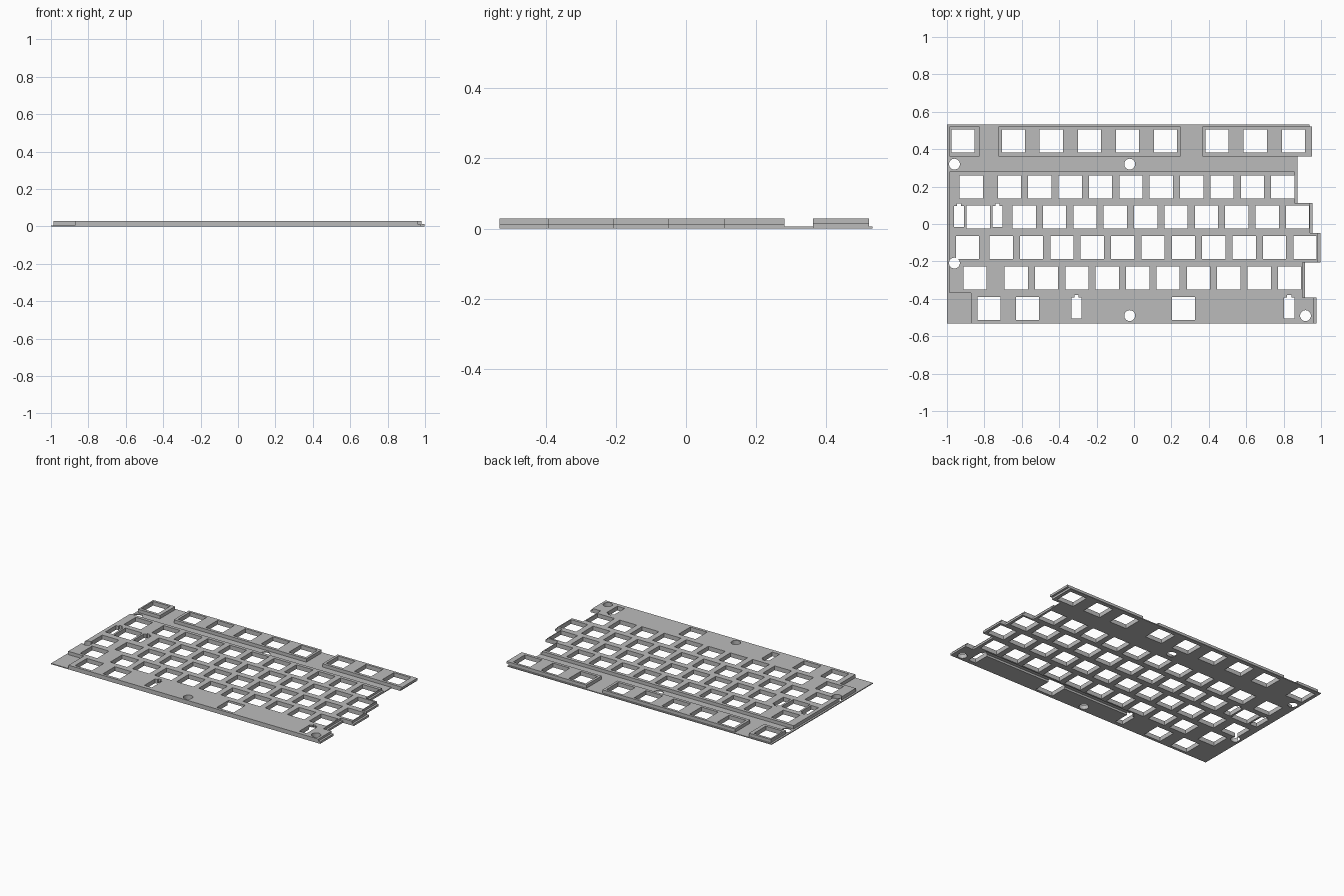
import bpy, bmesh, math

if "Cube" in bpy.data.objects:
    bpy.data.objects.remove(bpy.data.objects["Cube"], do_unlink=True)

# One grey plastic
grey = bpy.data.materials.new("plate_grey")
grey.use_nodes = True
colour = (0.5, 0.5, 0.5, 1)
grey.diffuse_color = colour
grey.node_tree.nodes["Principled BSDF"].inputs["Base Color"].default_value = colour

Z_BASE, Z_LIP, Z_TOP = 0.006, 0.0135, 0.028
PITCH, HOLE = 0.1624, 0.124
FRONT, BACK = -0.531, 0.531


def prism(bm, outline, z0, z1):
    """Closed solid with a flat outline."""
    low = [bm.verts.new((x, y, z0)) for x, y in outline]
    high = [bm.verts.new((x, y, z1)) for x, y in outline]
    bm.faces.new(low[::-1])
    bm.faces.new(high)
    n = len(outline)
    for i in range(n):
        j = (i + 1) % n
        bm.faces.new((low[i], low[j], high[j], high[i]))


def rect(x0, x1, y0, y1):
    return [(x0, y0), (x1, y0), (x1, y1), (x0, y1)]


def make(name, bm):
    bmesh.ops.recalc_face_normals(bm, faces=bm.faces[:])
    mesh = bpy.data.meshes.new(name)
    bm.to_mesh(mesh)
    bm.free()
    ob = bpy.data.objects.new(name, mesh)
    mesh.materials.append(grey)
    bpy.context.scene.collection.objects.link(ob)
    return ob


# Staggered right edge: (right x, lower y, upper y) of each row
steps = [(0.975, FRONT, -0.392), (0.915, -0.392, -0.207), (0.996, -0.207, -0.049),
         (0.955, -0.049, 0.111), (0.873, 0.111, 0.281)]


def right_edge(inset, top):
    pts = []
    for x, y0, y1 in steps:
        # the ledge follows the sides of the rows only
        pts += [(x - inset, y0), (x - inset, y1)]
    pts[-1] = (pts[-1][0], top)
    return pts


main_left = [(-0.987, 0.281), (-0.987, -0.37), (-0.872, -0.37), (-0.872, FRONT)]

# Cutters: key openings, stabiliser slots, screw holes and the wire groove
cutters = []


def cutter(outline, z0=-0.1, z1=0.1):
    bm = bmesh.new()
    prism(bm, outline, z0, z1)
    ob = make("cutter", bm)
    ob.hide_render = True
    cutters.append(ob)


def key_hole(x, y):
    h = HOLE / 2
    cutter(rect(x - h, x + h, y - h, y + h))


for x in (-0.915, -0.645, -0.442, -0.238, -0.035, 0.169, 0.444, 0.648, 0.853):
    key_hole(x, 0.443)
# row y, wide first key x, first regular key x, count of regular keys
for y, wide, start, count in [(0.197, -0.87, -0.666, 10), (0.037, -0.833, -0.587, 10),
                              (-0.126, -0.89, -0.71, 11), (-0.289, -0.85, -0.63, 10)]:
    key_hole(wide, y)
    for k in range(count):
        key_hole(start + PITCH * k, y)
for x in (-0.775, -0.57, 0.265):
    key_hole(x, -0.451)

for x, y in [(-0.935, 0.04), (-0.73, 0.04), (-0.307, -0.448), (0.83, -0.448)]:
    w, h, t = 0.027, 0.056, 0.011
    cutter([(x - w, y - h), (x + w, y - h), (x + w, y + h), (x + t, y + h),
            (x + t, y + h + 0.013), (x - t, y + h + 0.013), (x - t, y + h), (x - w, y + h)])

for x, y in [(-0.96, 0.32), (-0.023, 0.32), (-0.96, -0.209), (-0.023, -0.49), (0.917, -0.49)]:
    cutter([(x + 0.029 * math.cos(i * math.tau / 32), y + 0.029 * math.sin(i * math.tau / 32))
            for i in range(32)])

cutter(rect(-0.31, 0.84, -0.40, -0.362), -0.1, Z_LIP)


# Plates
def plate(name, outline, z0, z1):
    bm = bmesh.new()
    prism(bm, outline, z0, z1)
    return make(name, bm)


base_outline = ([(-1, FRONT)] + right_edge(0, 0.362) +
                [(0.938, 0.362), (0.938, BACK), (-1, BACK)])
plates = [
    plate("base_sheet", base_outline, 0, Z_BASE),
    plate("main_ledge", right_edge(0, 0.281) + main_left, Z_BASE, Z_LIP),
    plate("main_raised_plate", right_edge(0.014, 0.281) + main_left, Z_LIP, Z_TOP),
    plate("corner_key_block", rect(-0.987, -0.827, 0.362, 0.521), Z_BASE, Z_TOP),
    plate("middle_key_block", rect(-0.725, 0.248, 0.362, 0.521), Z_BASE, Z_TOP),
    plate("right_key_block_lower", rect(0.366, 0.938, 0.362, 0.521), Z_BASE, Z_LIP),
    plate("right_key_block_upper", rect(0.366, 0.952, 0.362, 0.521), Z_LIP, Z_TOP),
]

# Cut every plate with the openings that overlap it
group = bpy.data.collections.new("plate_cutters")
bpy.context.scene.collection.children.link(group)
for c in cutters:
    bpy.context.scene.collection.objects.unlink(c)
    group.objects.link(c)
for p in plates:
    mod = p.modifiers.new("openings", "BOOLEAN")
    mod.operation = "DIFFERENCE"
    mod.operand_type = "COLLECTION"
    mod.collection = group
    mod.solver = "EXACT"
depsgraph = bpy.context.evaluated_depsgraph_get()
results = [bpy.data.meshes.new_from_object(p.evaluated_get(depsgraph)) for p in plates]
for p, mesh in zip(plates, results):
    p.modifiers.clear()
    p.data = mesh
    mesh.name = p.name
    mesh.materials.clear()
    mesh.materials.append(grey)
    mesh.polygons.foreach_set("material_index", [0] * len(mesh.polygons))
for c in cutters:
    bpy.data.objects.remove(c, do_unlink=True)
bpy.data.collections.remove(group)
